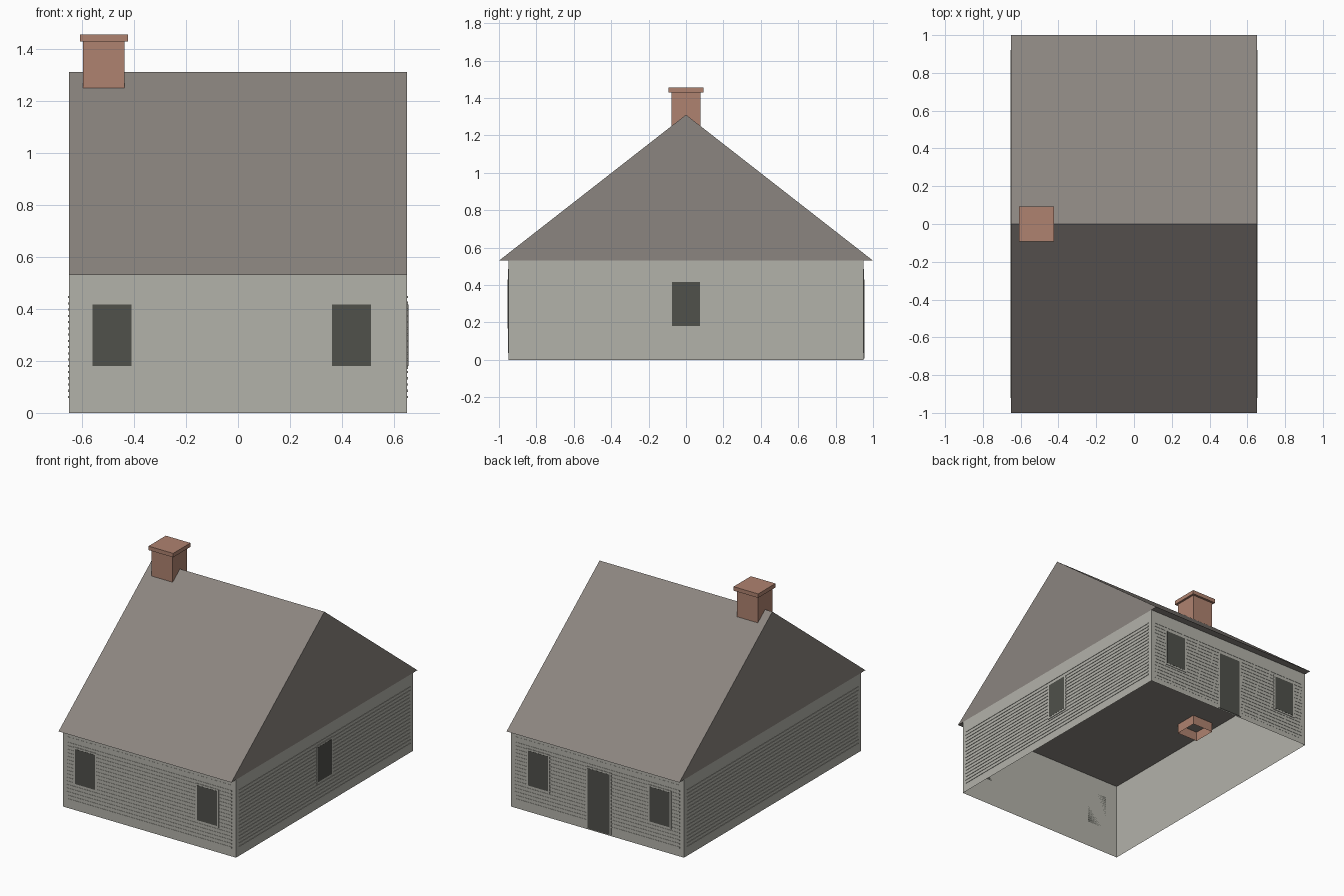
import bpy, bmesh
from math import pi
from mathutils import Matrix

cube = bpy.data.objects.get("Cube")
if cube:
    bpy.data.objects.remove(cube)


def material(name, rgb):
    m = bpy.data.materials.new(name)
    m.use_nodes = True
    color = (*rgb, 1)
    m.diffuse_color = color
    bsdf = next(n for n in m.node_tree.nodes if n.type == 'BSDF_PRINCIPLED')
    bsdf.inputs["Base Color"].default_value = color
    bsdf.inputs["Roughness"].default_value = 0.9
    return m


WALL = material("pale_grey_siding", (0.45, 0.445, 0.40))
ROOF = material("warm_grey_roof", (0.26, 0.235, 0.215))
BRICK = material("brick", (0.43, 0.225, 0.16))
GLASS = material("dark_opening", (0.08, 0.082, 0.07))

HALF_X, HALF_Y, WALL_TOP, RIDGE = 0.65, 0.95, 0.53, 1.31


def finish(name, bm, mat):
    bmesh.ops.recalc_face_normals(bm, faces=bm.faces)
    mesh = bpy.data.meshes.new(name)
    bm.to_mesh(mesh)
    bm.free()
    mesh.materials.append(mat)
    obj = bpy.data.objects.new(name, mesh)
    bpy.context.collection.objects.link(obj)
    return obj


def add_box(bm, lo, hi):
    size = [b - a for a, b in zip(lo, hi)]
    centre = [(a + b) / 2 for a, b in zip(lo, hi)]
    mat = Matrix.Translation(centre) @ Matrix.Diagonal((*size, 1))
    return bmesh.ops.create_cube(bm, size=1, matrix=mat)["verts"]


def box(name, lo, hi, mat, drop=()):
    """Box with the faces pointing along the dropped z signs removed."""
    bm = bmesh.new()
    add_box(bm, lo, hi)
    bm.normal_update()
    gone = [f for f in bm.faces if any(f.normal.z * s > 0.5 for s in drop)]
    bmesh.ops.delete(bm, geom=gone, context='FACES')
    return finish(name, bm, mat)


# Each side: turn about z, distance of the wall, half width of its siding
SIDES = {
    "front": (0, HALF_Y, 0.62),
    "right": (pi / 2, HALF_X, 0.92),
    "back": (pi, HALF_Y, 0.62),
    "left": (-pi / 2, HALF_X, 0.92),
}


def plates(name, side, rects, depth, mat):
    """Thin plates on a wall; each rect is u0, u1, z0, z1."""
    turn, dist, _ = SIDES[side]
    bm = bmesh.new()
    for u0, u1, z0, z1 in rects:
        add_box(bm, (u0, -dist - depth, z0), (u1, -dist, z1))
    bm.transform(Matrix.Rotation(turn, 4, 'Z'))
    return finish(name, bm, mat)


def opening(name, side, centre, half, z0, z1, rim=0.012, sill=0.012):
    plates(name + "_frame", side,
           [(centre - half - rim, centre + half + rim, z0 - sill, z1 + rim)], 0.004, WALL)
    plates(name + "_pane", side,
           [(centre - half, centre + half, z0, z1)], 0.005, GLASS)


# Walls, open underneath
box("walls", (-HALF_X, -HALF_Y, 0), (HALF_X, HALF_Y, WALL_TOP), WALL, drop=(-1, 1))

# Horizontal siding on every wall
for side, (_, _, half) in SIDES.items():
    rows = [0.061 + 0.024 * i for i in range(17)]
    plates(side + "_siding", side,
           [(-half, half, z - 0.004, z + 0.004) for z in rows], 0.003, WALL)
for side in ("front", "back"):
    plates(side + "_panel", side, [(-0.62, 0.62, 0.037, 0.485)], 0.001, WALL)

# Windows and door
opening("front_left_window", "front", 0.436, 0.075, 0.18, 0.417)
opening("front_right_window", "front", -0.484, 0.075, 0.18, 0.417)
opening("side_window", "right", 0, 0.075, 0.18, 0.417)
opening("back_left_window", "back", -0.445, 0.075, 0.18, 0.417)
opening("back_right_window", "back", 0.47, 0.075, 0.18, 0.417)
opening("back_door", "back", 0.01, 0.082, 0.008, 0.417, sill=0)

# Gabled roof, closed below to form the ceiling and eaves
bm = bmesh.new()
profile = [(-1, WALL_TOP), (1, WALL_TOP), (0, RIDGE)]
face = bm.faces.new([bm.verts.new((-HALF_X, y, z)) for y, z in profile])
ext = bmesh.ops.extrude_face_region(bm, geom=[face], use_keep_orig=True)
moved = [v for v in ext["geom"] if isinstance(v, bmesh.types.BMVert)]
bmesh.ops.translate(bm, verts=moved, vec=(2 * HALF_X, 0, 0))
finish("roof", bm, ROOF)

# Chimney, open at the foot where it hangs below the ceiling
box("chimney", (-0.595, -0.078, 0.465), (-0.437, 0.078, 1.428), BRICK, drop=(-1,))
box("chimney_cap", (-0.608, -0.093, 1.428), (-0.423, 0.093, 1.455), BRICK)
